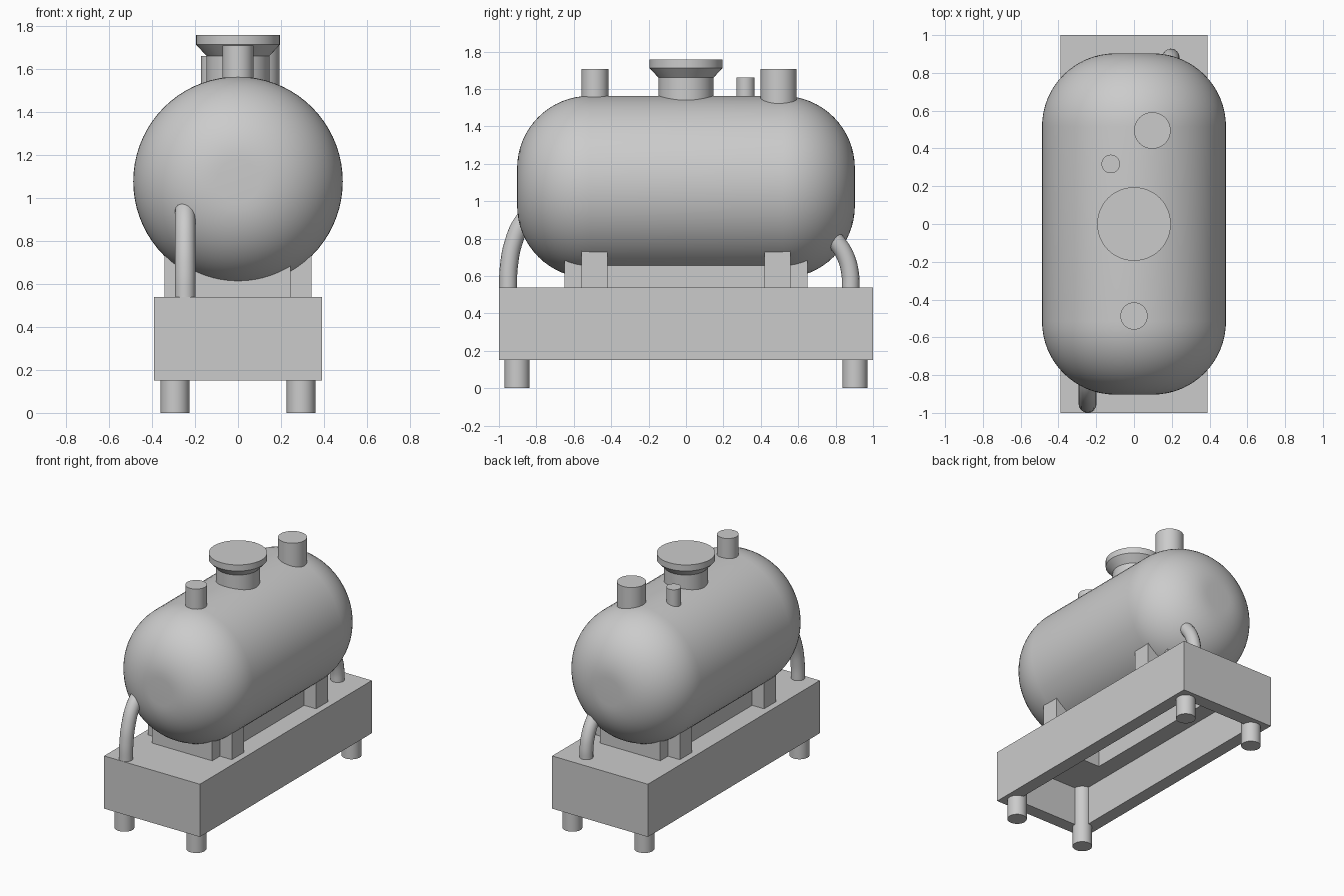
import bpy, bmesh
from math import pi, sin, cos, radians
from mathutils import Vector

if "Cube" in bpy.data.objects:
    bpy.data.objects.remove(bpy.data.objects["Cube"])


def finish(name, bm, smooth=True):
    bmesh.ops.remove_doubles(bm, verts=bm.verts, dist=1e-5)
    bmesh.ops.recalc_face_normals(bm, faces=bm.faces)
    me = bpy.data.meshes.new(name)
    bm.to_mesh(me)
    bm.free()
    ob = bpy.data.objects.new(name, me)
    bpy.context.collection.objects.link(ob)
    if smooth:
        bpy.ops.object.select_all(action='DESELECT')
        ob.select_set(True)
        bpy.context.view_layer.objects.active = ob
        bpy.ops.object.shade_smooth_by_angle(angle=radians(35))
    return ob


def box(name, x, y, z):
    bm = bmesh.new()
    bmesh.ops.create_cube(bm, size=1)
    for v in bm.verts:
        v.co = Vector([(r[0] + r[1]) / 2 + c * (r[1] - r[0])
                       for c, r in zip(v.co, (x, y, z))])
    return finish(name, bm, False)


def lathe(name, profile, centre, axis='Z', steps=40):
    # profile: (radius, position along the axis)
    bm = bmesh.new()
    pts = [Vector((r, 0, h) if axis == 'Z' else (r, h, 0)) for r, h in profile]
    vs = [bm.verts.new(p) for p in pts]
    es = [bm.edges.new(p) for p in zip(vs, vs[1:])]
    bmesh.ops.spin(bm, geom=vs + es, cent=(0, 0, 0), angle=2 * pi, steps=steps,
                   axis=(0, 0, 1) if axis == 'Z' else (0, 1, 0))
    bmesh.ops.translate(bm, verts=bm.verts, vec=centre)
    return finish(name, bm)


def cylinder(name, x, y, r, z0, z1):
    return lathe(name, [(0, z0), (r, z0), (r, z1), (0, z1)], (x, y, 0))


def pipe(name, points, r):
    cu = bpy.data.curves.new(name, 'CURVE')
    cu.dimensions = '3D'
    cu.bevel_depth = r
    cu.bevel_resolution = 6
    cu.use_fill_caps = True
    cu.resolution_u = 8
    sp = cu.splines.new('BEZIER')
    sp.bezier_points.add(len(points) - 1)
    for bp, p in zip(sp.bezier_points, points):
        bp.co = p
        bp.handle_left_type = bp.handle_right_type = 'AUTO'
    ob = bpy.data.objects.new(name, cu)
    bpy.context.collection.objects.link(ob)
    return ob


def cut(ob, cutter):
    m = ob.modifiers.new('cut', 'BOOLEAN')
    m.operation = 'DIFFERENCE'
    m.object = cutter
    m.solver = 'EXACT'
    cutter.hide_render = True
    cutter.hide_set(True)


# Tank with rounded ends and small flat end discs
R, C, HALF = 0.487, 0.387, 0.903
arc = [(R - C + C * sin(a), HALF - C + C * cos(a))
       for a in [i * pi / 2 / 16 for i in range(17)]]
profile = [(0, HALF)] + arc + [(r, -h) for r, h in reversed(arc)] + [(0, -HALF)]
lathe('tank', profile, (0, 0, 1.076), 'Y', 72)

# Base: thick-walled box open underneath, with an opening below the saddle
base = box('base', (-0.39, 0.39), (-1, 1), (0.15, 0.538))
cut(base, box('base_hollow_cutter', (-0.293, 0.293), (-0.903, 0.903), (0.05, 0.44)))
cut(base, box('deck_opening_cutter', (-0.163, 0.163), (-0.57, 0.57), (0.4, 0.6)))

# Saddle: open frame running up into the tank
saddle = box('saddle', (-0.245, 0.245), (-0.65, 0.65), (0.53, 0.69))
cut(saddle, box('saddle_cutter', (-0.163, 0.163), (-0.57, 0.57), (0.4, 0.8)))

# Support blocks and feet (running up into the base), one per corner
for sx, side in ((-1, 'left'), (1, 'right')):
    for sy, end in ((-1, 'front'), (1, 'back')):
        box(f'support_block_{end}_{side}', sorted((sx * 0.24, sx * 0.342)),
            sorted((sy * 0.42, sy * 0.56)), (0.53, 0.745))
        cylinder(f'foot_{end}_{side}', sx * 0.293, sy * 0.903, 0.067, 0, 0.46)

# Hatch with flared lid
lathe('hatch', [(0, 1.45), (0.147, 1.45), (0.147, 1.66), (0.195, 1.712),
                (0.195, 1.757), (0, 1.757)], (0, 0, 0), steps=48)

# Top fittings
cylinder('front_vent', 0, -0.487, 0.072, 1.45, 1.708)
cylinder('back_vent', 0.097, 0.495, 0.097, 1.42, 1.708)
cylinder('small_vent', -0.123, 0.318, 0.049, 1.42, 1.66)

# Bent pipes from deck to tank
pipe('front_pipe', [(-0.246, -0.952, 0.52), (-0.246, -0.947, 0.65),
                    (-0.246, -0.922, 0.78), (-0.246, -0.872, 0.89),
                    (-0.246, -0.79, 0.97)], 0.048)
pipe('back_pipe', [(0.195, 0.881, 0.52), (0.195, 0.878, 0.61),
                   (0.195, 0.855, 0.70), (0.195, 0.81, 0.775),
                   (0.195, 0.74, 0.85)], 0.047)
